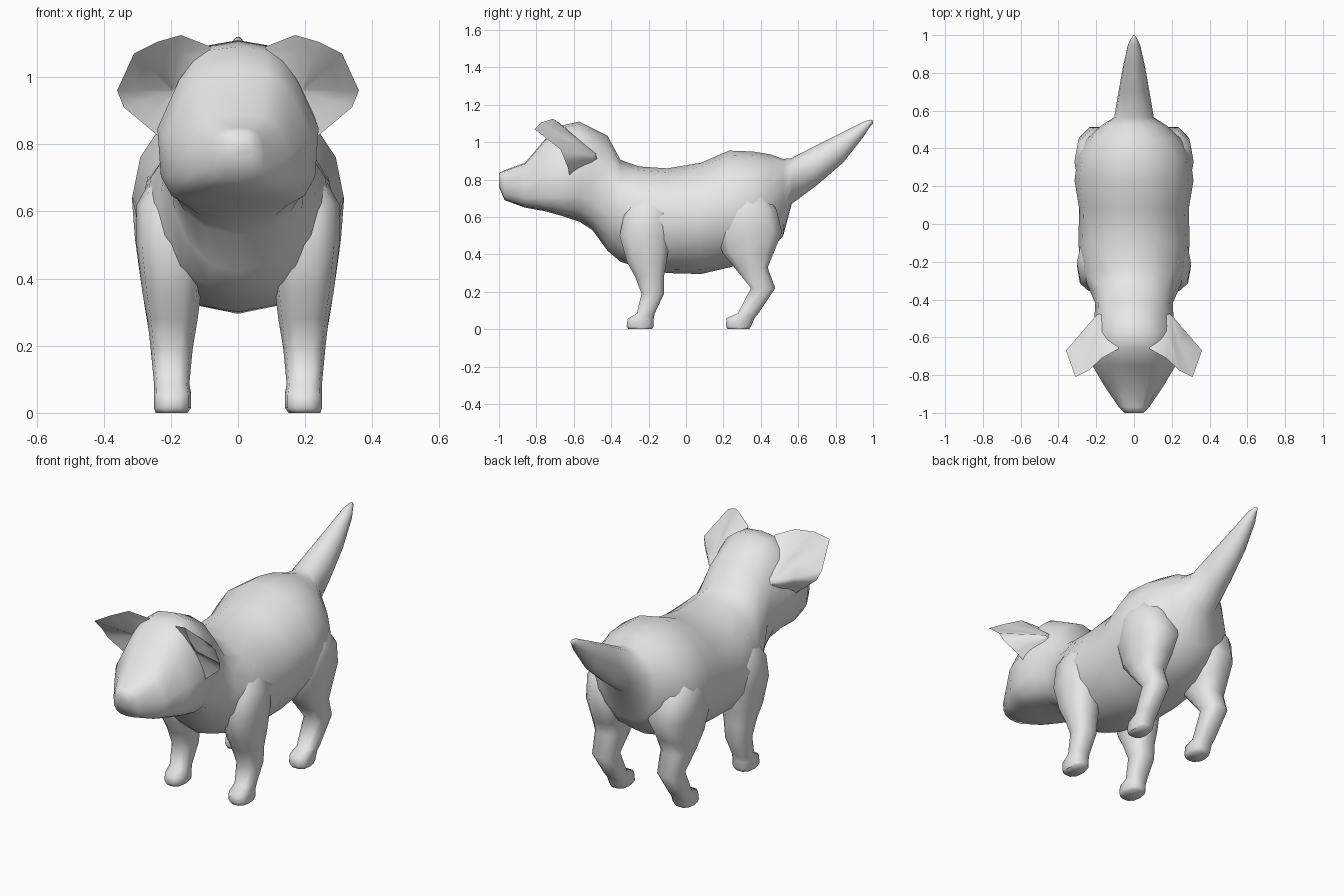
import bpy, bmesh
from math import sin, cos, pi, radians
from mathutils import Vector

cube = bpy.data.objects.get("Cube")
if cube:
    bpy.data.objects.remove(cube, do_unlink=True)

grey = bpy.data.materials.new("plain grey")
grey.use_nodes = True
grey.diffuse_color = (0.8, 0.8, 0.8, 1)
grey.node_tree.nodes["Principled BSDF"].inputs["Base Color"].default_value = (0.8, 0.8, 0.8, 1)


def loft(name, rings, sharp=65):
    """Skin a list of equal-length point loops and cap both ends."""
    bm = bmesh.new()
    loops = [[bm.verts.new(p) for p in ring] for ring in rings]
    n = len(loops[0])
    for a, b in zip(loops, loops[1:]):
        for i in range(n):
            j = (i + 1) % n
            bm.faces.new((a[i], a[j], b[j], b[i]))
    bm.faces.new(loops[0])
    bm.faces.new(loops[-1])
    bmesh.ops.recalc_face_normals(bm, faces=bm.faces)
    mesh = bpy.data.meshes.new(name)
    bm.to_mesh(mesh)
    bm.free()
    mesh.materials.append(grey)
    obj = bpy.data.objects.new(name, mesh)
    bpy.context.collection.objects.link(obj)
    bpy.ops.object.select_all(action='DESELECT')
    obj.select_set(True)
    bpy.context.view_layer.objects.active = obj
    bpy.ops.object.shade_smooth_by_angle(angle=radians(sharp))


def oval(n, power):
    """Unit superellipse; a lower power gives a boxier outline."""
    def bend(v):
        return (1 if v > 0 else -1) * abs(v) ** power if abs(v) > 1e-6 else 0
    return [(bend(cos(2 * pi * i / n)), bend(sin(2 * pi * i / n))) for i in range(n)]


def upright(y, low, high, w, power=1.0, taper=0.0):
    """Cross-section across the body at depth y, its upper half narrowed by taper."""
    return [(w * u * (1 - taper * max(v, 0)), y, (low + high) / 2 + (high - low) / 2 * v)
            for u, v in oval(16, power)]


def level(z, front, back, inner, outer, side):
    """Horizontal cross-section of a leg."""
    return [(side * ((inner + outer) / 2 + (outer - inner) / 2 * u),
             (front + back) / 2 + (back - front) / 2 * v, z) for u, v in oval(10, 0.75)]


# Head, torso and tail: depth, bottom, top, half width, roundness, upper taper
loft("head_torso_and_tail", [upright(*r) for r in (
    (-1.0, .76, .835, .05, .8),
    (-.97, .69, .85, .08, .7, .1),
    (-.86, .65, .89, .155, .6, .25),
    (-.75, .63, 1.02, .22, .5, .4),
    (-.66, .605, 1.09, .24, .55, .4),
    (-.57, .575, 1.11, .235, .75, .25),
    (-.50, .53, 1.075, .21, .85, .1),
    (-.42, .42, 1.035, .205, .95),
    (-.35, .36, .905, .235, 1),
    (-.25, .33, .87, .28, 1),
    (-.10, .30, .86, .295, 1),
    (.08, .295, .89, .29, 1),
    (.23, .33, .955, .315, 1),
    (.36, .36, .95, .298, 1),
    (.45, .42, .935, .25, 1),
    (.52, .50, .91, .175, 1),
    (.565, .67, .915, .105, 1),
    (.70, .77, .985, .082, 1),
    (.84, .89, 1.055, .057, 1),
    (.95, 1.03, 1.11, .032, 1),
    (.985, 1.085, 1.12, .014, 1),
    (1.0, 1.10, 1.115, .004, 1))], 85)

# Leg sections: height, front, back, inner x, outer x
front_leg = (
    (0, -.31, -.18, .15, .245),
    (.015, -.32, -.17, .14, .25),
    (.055, -.315, -.17, .14, .25),
    (.085, -.265, -.165, .145, .25),
    (.19, -.24, -.115, .135, .26),
    (.28, -.275, -.115, .12, .27),
    (.36, -.32, -.10, .11, .285),
    (.50, -.36, -.08, .09, .302),
    (.62, -.335, -.08, .08, .302),
    (.74, -.27, -.13, .08, .235))
back_leg = (
    (0, .22, .34, .15, .245),
    (.015, .21, .35, .14, .25),
    (.06, .215, .37, .14, .25),
    (.085, .275, .39, .145, .25),
    (.22, .345, .48, .135, .262),
    (.33, .255, .44, .12, .28),
    (.41, .19, .475, .10, .292),
    (.52, .15, .52, .06, .307),
    (.64, .17, .49, .05, .316),
    (.75, .24, .41, .05, .265))

# Ear rim, from the crown round the tip to the cheek
ear_rim = [Vector(p) for p in (
    (.08, -.66, 1.09), (.17, -.71, 1.125), (.24, -.775, 1.105), (.31, -.81, 1.07),
    (.36, -.67, .96), (.34, -.65, .91), (.28, -.63, .86), (.22, -.62, .81))]
ear_root = Vector((.18, -.46, .92))
ear_hollow = Vector((.19, -.64, .96))

for side, label in ((1, "left"), (-1, "right")):
    loft(f"front_{label}_leg", [level(*r, side) for r in front_leg])
    loft(f"back_{label}_leg", [level(*r, side) for r in back_leg])
    steps = [(ear_root, .9), (ear_root, .5), (ear_root, 0), (ear_hollow, .3), (ear_hollow, .95)]
    rings = [[p.lerp(goal, t) for p in ear_rim] for goal, t in steps]
    loft(f"{label}_ear", [[(side * p.x, p.y, p.z) for p in ring] for ring in rings])
